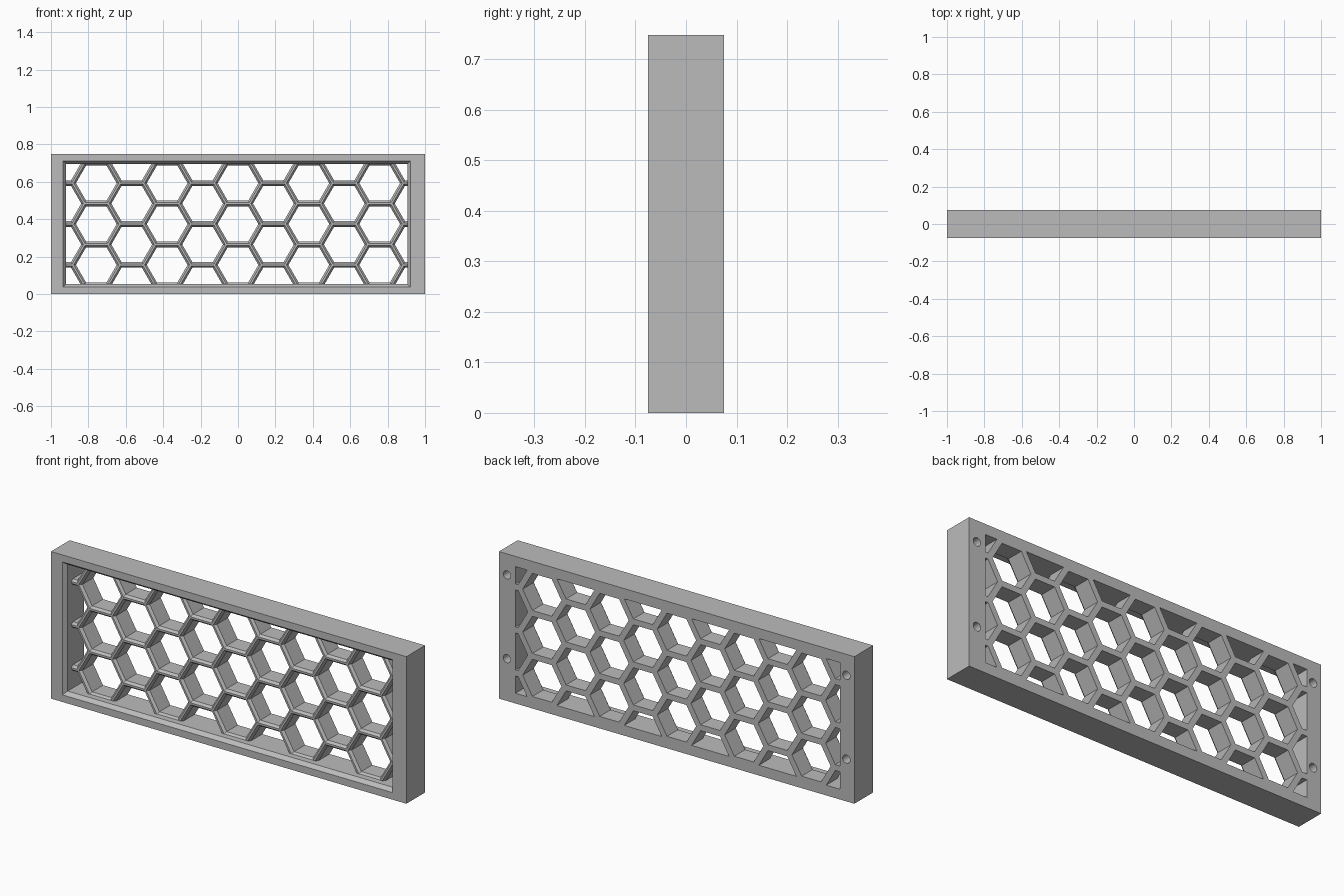
import bpy, bmesh, math
from mathutils import Vector

if "Cube" in bpy.data.objects:
    bpy.data.objects.remove(bpy.data.objects["Cube"], do_unlink=True)

HEIGHT, HALF_D = 0.748, 0.075
MID_Z = HEIGHT / 2
LEFT, RIGHT, LOW, HIGH = -0.92, 0.907, 0.052, 0.696   # inner opening
GRILLE_Y = -0.025                                     # front of the lattice
PITCH, BAR, BEVEL, BEVEL_D = 0.2187, 0.03, 0.01, 0.012


def loft(bm, rings):
    """Closed solid through rings of equal point count."""
    loops = [[bm.verts.new(p) for p in ring] for ring in rings]
    n = len(loops[0])
    for a, b in zip(loops, loops[1:]):
        for i in range(n):
            j = (i + 1) % n
            bm.faces.new((a[i], a[j], b[j], b[i]))
    bm.faces.new(loops[0])
    bm.faces.new(loops[-1])


def rect(y, grow=0.0):
    x0, x1, z0, z1 = LEFT - grow, RIGHT + grow, LOW - grow, HIGH + grow
    return [(x0, y, z0), (x1, y, z0), (x1, y, z1), (x0, y, z1)]


def ring(cx, cz, y, r, n):
    return [(cx + r * math.cos(math.tau * i / n), y,
             cz + r * math.sin(math.tau * i / n)) for i in range(n)]


def make_object(name, bm):
    bmesh.ops.recalc_face_normals(bm, faces=bm.faces[:])
    mesh = bpy.data.meshes.new(name)
    bm.to_mesh(mesh)
    bm.free()
    obj = bpy.data.objects.new(name, mesh)
    bpy.context.collection.objects.link(obj)
    return obj


def cut(target, cutter):
    cutter.hide_render = True
    mod = target.modifiers.new("cut", "BOOLEAN")
    mod.operation = "DIFFERENCE"
    mod.solver = "EXACT"
    mod.object = cutter
    bpy.ops.object.select_all(action="DESELECT")
    bpy.context.view_layer.objects.active = target
    target.select_set(True)
    bpy.ops.object.modifier_apply(modifier=mod.name)
    bpy.data.objects.remove(cutter, do_unlink=True)


# Solid block
bm = bmesh.new()
loft(bm, [[(-1, y, 0), (1, y, 0), (1, y, HEIGHT), (-1, y, HEIGHT)]
          for y in (-HALF_D, HALF_D)])
panel = make_object("honeycomb_vent_panel", bm)

# Front recess with a chamfered rim
bm = bmesh.new()
loft(bm, [rect(-HALF_D - 0.02, 0.016), rect(-HALF_D, 0.016),
          rect(-HALF_D + 0.02), rect(GRILLE_Y)])
cut(panel, make_object("recess_cutter", bm))

# Hexagonal holes, flared at the front and trimmed to the opening
bm = bmesh.new()
radius = (PITCH - BAR) / math.sqrt(3)
flare = BEVEL * 2 / math.sqrt(3)
over = 0.004
for col in range(-5, 6):
    cx = col * PITCH * math.sqrt(3) / 2
    shift = 0.5 if col % 2 else 0.0
    for row in range(-2, 2 if col % 2 else 3):
        cz = MID_Z + (row + shift) * PITCH
        if abs(cz - MID_Z) > PITCH * 1.6:
            continue
        loft(bm, [ring(cx, cz, GRILLE_Y - over, radius + flare * (1 + over / BEVEL_D), 6),
                  ring(cx, cz, GRILLE_Y + BEVEL_D, radius, 6),
                  ring(cx, cz, HALF_D + 0.02, radius, 6)])
for point, normal in (((LEFT, 0, 0), (-1, 0, 0)), ((RIGHT, 0, 0), (1, 0, 0)),
                      ((0, 0, LOW), (0, 0, -1)), ((0, 0, HIGH), (0, 0, 1))):
    bmesh.ops.bisect_plane(bm, geom=bm.verts[:] + bm.edges[:] + bm.faces[:],
                           dist=1e-6, plane_co=Vector(point),
                           plane_no=Vector(normal), clear_outer=True)
    bmesh.ops.holes_fill(bm, edges=[e for e in bm.edges if e.is_boundary], sides=0)
cut(panel, make_object("hex_cutter", bm))

# Blind screw holes in the back
bm = bmesh.new()
for cx in (-0.955, 0.955):
    for cz in (0.215, 0.641):
        loft(bm, [ring(cx, cz, y, 0.021, 24) for y in (0.0, HALF_D + 0.02)])
cut(panel, make_object("screw_hole_cutter", bm))

# Grey finish
grey = bpy.data.materials.new("plain_grey")
grey.use_nodes = True
colour = (0.5, 0.5, 0.5, 1)
grey.diffuse_color = colour
grey.node_tree.nodes["Principled BSDF"].inputs["Base Color"].default_value = colour
panel.data.materials.clear()
panel.data.materials.append(grey)
for poly in panel.data.polygons:
    poly.material_index = 0
bpy.ops.object.shade_smooth_by_angle(angle=math.radians(25))
